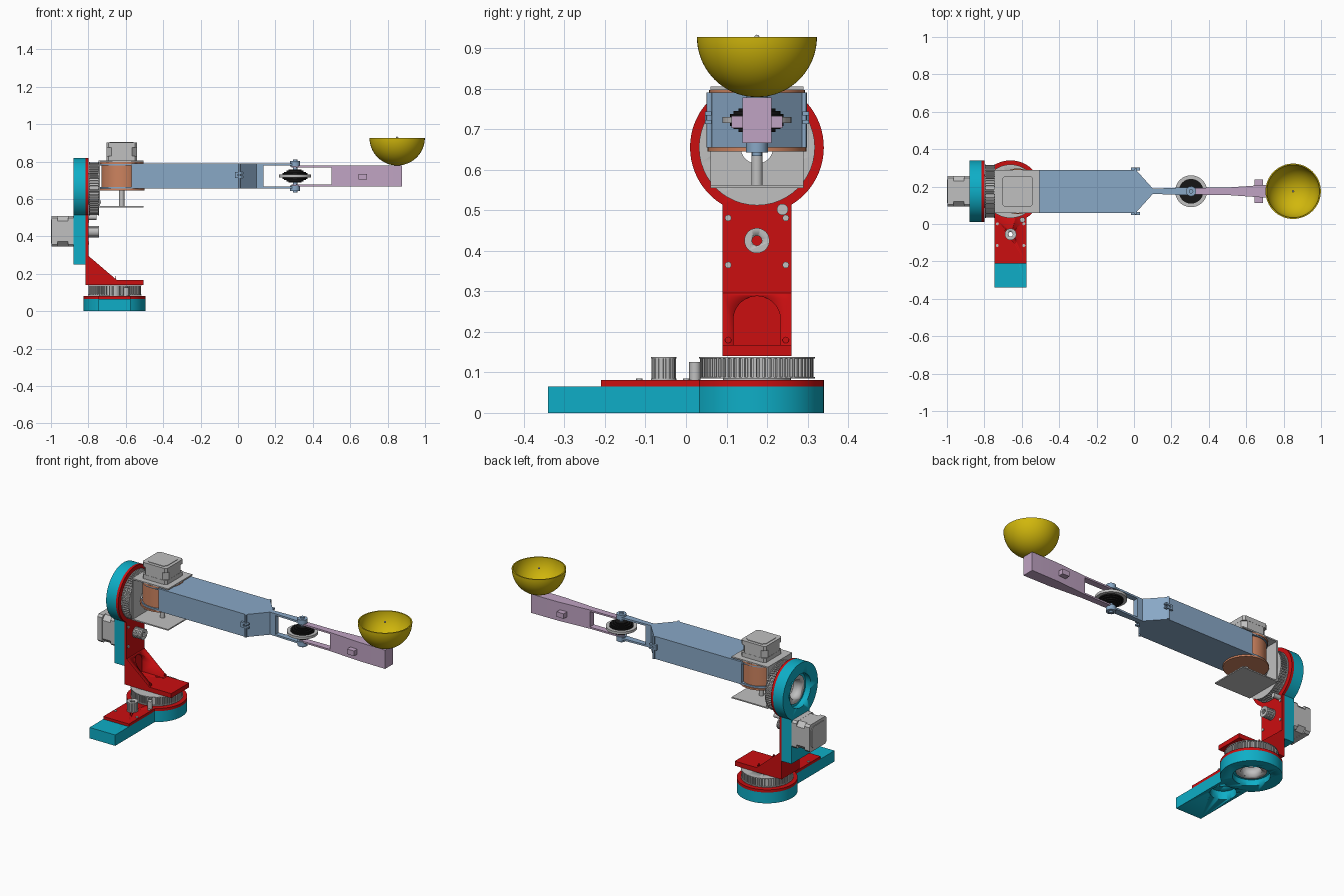
import bpy, bmesh, math
from mathutils import Vector

if "Cube" in bpy.data.objects:
    bpy.data.objects.remove(bpy.data.objects["Cube"], do_unlink=True)


def material(name, *rgb):
    lin = [c / 255 / 12.92 if c < 10 else ((c / 255 + 0.055) / 1.055) ** 2.4 for c in rgb]
    m = bpy.data.materials.new(name)
    m.use_nodes = True
    m.diffuse_color = (*lin, 1)
    m.node_tree.nodes["Principled BSDF"].inputs["Base Color"].default_value = (*lin, 1)
    return m


TEAL = material("teal", 14, 174, 199)
RED = material("red", 203, 14, 16)
GREY = material("light grey", 192, 192, 192)
BLUE = material("steel blue", 137, 168, 198)
ORANGE = material("copper", 205, 131, 95)
PURPLE = material("lilac", 192, 164, 195)
YELLOW = material("mustard", 209, 183, 12)
BLACK = material("black", 22, 22, 22)


def place(axis, u, v, w):
    """2D point (u, v) at height w along the axis; x uses (y, z), y uses (x, z)."""
    return Vector({"x": (w, u, v), "y": (u, w, v), "z": (u, v, w)}[axis])


def finish(name, bm, mat):
    bmesh.ops.recalc_face_normals(bm, faces=bm.faces)
    me = bpy.data.meshes.new(name)
    bm.to_mesh(me)
    bm.free()
    ob = bpy.data.objects.new(name, me)
    bpy.context.collection.objects.link(ob)
    me.materials.append(mat)
    bpy.ops.object.select_all(action="DESELECT")
    ob.select_set(True)
    bpy.context.view_layer.objects.active = ob
    bpy.ops.object.shade_smooth_by_angle(angle=math.radians(30))
    return ob


def prism(name, pts, lo, hi, axis, mat):
    bm = bmesh.new()
    face = bm.faces.new([bm.verts.new(place(axis, u, v, lo)) for u, v in pts])
    new = bmesh.ops.extrude_face_region(bm, geom=[face])["geom"]
    shift = place(axis, 0, 0, hi - lo)
    bmesh.ops.translate(bm, vec=shift, verts=[g for g in new if isinstance(g, bmesh.types.BMVert)])
    return finish(name, bm, mat)


def arc(c, r, a0=0, a1=360, n=48):
    full = abs(a1 - a0) == 360
    steps = n if full else n + 1
    return [(c[0] + r * math.cos(math.radians(a0 + (a1 - a0) * i / n)),
             c[1] + r * math.sin(math.radians(a0 + (a1 - a0) * i / n))) for i in range(steps)]


def disc(name, c, r, lo, hi, axis, mat, n=48):
    return prism(name, arc(c, r, n=n), lo, hi, axis, mat)


def box(name, x0, x1, y0, y1, z0, z1, mat):
    return prism(name, [(x0, y0), (x1, y0), (x1, y1), (x0, y1)], z0, z1, "z", mat)


def cut(ob, cutter):
    mod = ob.modifiers.new("cut", "BOOLEAN")
    mod.operation, mod.object, mod.solver = "DIFFERENCE", cutter, "EXACT"
    bpy.ops.object.select_all(action="DESELECT")
    bpy.context.view_layer.objects.active = ob
    ob.select_set(True)
    bpy.ops.object.modifier_apply(modifier=mod.name)
    bpy.data.objects.remove(cutter, do_unlink=True)


def hole(ob, c, r, lo, hi, axis):
    cut(ob, disc("cutter", c, r, lo, hi, axis, ob.data.materials[0]))


def keyhole(c, r, half, end):
    """Disc with a straight arm reaching down to v = end."""
    a = math.degrees(math.acos(half / r))
    return arc(c, r, -a, 180 + a, 56) + [(c[0] - half, end), (c[0] + half, end)]


def pulley(name, c, r, lo, hi, axis, teeth, bore, flange=0.004):
    pts = []
    for i in range(teeth):
        for f, rr in ((0, r * 0.93), (0.35, r * 0.93), (0.45, r * 0.98), (0.9, r * 0.98)):
            a = 2 * math.pi * (i + f) / teeth
            pts.append((c[0] + rr * math.cos(a), c[1] + rr * math.sin(a)))
    parts = [prism(name + "_teeth", pts, lo + flange, hi - flange, axis, GREY),
             disc(name + "_flange_a", c, r, lo, lo + flange, axis, GREY),
             disc(name + "_flange_b", c, r, hi - flange, hi, axis, GREY)]
    for p in parts:
        hole(p, c, bore, lo - 0.01, hi + 0.01, axis)


def chamfered(c, h, k):
    return [(c[0] + a * h - a * p, c[1] + b * h - b * q) for a, b, p, q in
            ((1, 1, k, 0), (1, 1, 0, k), (1, -1, 0, k), (1, -1, k, 0),
             (-1, -1, k, 0), (-1, -1, 0, k), (-1, 1, 0, k), (-1, 1, k, 0))]


def motor(name, c, inner, outer, axis):
    at = lambda t: inner + (outer - inner) * t
    prism(name + "_front_cap", chamfered(c, 0.082, 0.012), at(0), at(0.25), axis, GREY)
    prism(name + "_body", chamfered(c, 0.081, 0.026), at(0.25), at(0.7), axis, GREY)
    prism(name + "_rear_cap", chamfered(c, 0.082, 0.012), at(0.7), at(0.97), axis, GREY)
    prism(name + "_rear_pad", chamfered(c, 0.064, 0.016), at(0.97), at(1), axis, GREY)


def joint(name, c, axis, end, plate_end, w, small):
    """Keyhole housing, cover plate, bearing and drive pulleys; w = outer, seam, cover, pulley top."""
    u, v = c
    housing = prism(name + "_housing", keyhole(c, 0.165, 0.085, end), w[0], w[1], axis, TEAL)
    hole(housing, c, 0.1, w[0] - 0.02, w[0] + 0.035, axis)
    hole(housing, c, 0.083, w[0], w[1] + 0.02, axis)
    plate = prism(name + "_cover", keyhole(c, 0.165, 0.085, plate_end), w[1], w[2], axis, RED)
    hole(plate, c, 0.08, w[1] - 0.02, w[2] + 0.02, axis)
    bearing = disc(name + "_bearing", c, 0.0835, w[0] + 0.03, w[2] + 0.005, axis, GREY)
    hole(bearing, c, 0.055, w[0], w[2] + 0.03, axis)
    pulley(name + "_large_pulley", c, 0.143, w[2] + 0.004, w[3], axis, 60, 0.05)
    pulley(name + "_small_pulley", (u, small), 0.031, w[2], w[3], axis, 16, 0.012)
    disc(name + "_idler", (u + 0.063, small + 0.077), 0.014, w[2], w[3] - 0.012, axis, GREY, 20)
    for s in (-1, 1):
        for t in (-0.06, 0.056):
            disc(name + "_screw", (u + s * 0.071, small + t), 0.008, w[2], w[2] + 0.004, axis, GREY, 12)
    return housing, plate


Y = 0.175
# Base joint, with the motor recess under the arm
base, cover = joint("base", (-0.66, Y), "z", -0.34, -0.21, (0, 0.065, 0.081, 0.138), -0.055)
hole(base, (-0.66, -0.055), 0.07, -0.02, 0.05, "z")
for part in (base, cover):
    hole(part, (-0.66, -0.055), 0.014, -0.02, 0.1, "z")

# Shoulder joint, upright, with its motor behind
joint("shoulder", (Y, 0.655), "x", 0.25, 0.14, (-0.88, -0.815, -0.8, -0.744), 0.425)
motor("shoulder_motor", (Y, 0.427), -0.88, -1.0, "x")

# Foot and arched gusset of the upright
box("upright_foot", -0.812, -0.505, 0.09, 0.26, 0.14, 0.167, RED)
gusset = prism("upright_gusset", [(-0.805, 0.16), (-0.65, 0.16), (-0.65, 0.168), (-0.8, 0.296), (-0.805, 0.296)],
               0.09, 0.26, "y", RED)
cut(gusset, prism("cutter", arc((Y, 0.23), 0.058, 0, 180, 24) + [(Y - 0.058, 0.167), (Y + 0.058, 0.167)],
                  -0.798, -0.6, "x", RED))
for s in (-1, 1):
    disc("foot_screw", (Y + s * 0.071, 0.18), 0.008, -0.656, -0.652, "x", RED, 12)

# Folded elbow bracket
EX = -0.622
bracket = prism("elbow_bracket", [(-0.745, 0.555), (-0.505, 0.555), (-0.505, 0.562), (-0.737, 0.562),
                                  (-0.737, 0.797), (-0.505, 0.797), (-0.505, 0.805), (-0.745, 0.805)],
                0.06, 0.29, "y", GREY)
hole(bracket, (Y, 0.655), 0.04, -0.76, -0.73, "x")
disc("bracket_bolt", (Y, 0.583), 0.008, -0.737, -0.733, "x", GREY, 16)
motor("elbow_motor", (EX, Y), 0.805, 0.905, "z")

# Elbow drum between two flanges
disc("elbow_drum", (EX, Y), 0.109, 0.655, 0.79, "z", ORANGE)
disc("elbow_flange_top", (EX, Y), 0.118, 0.787, 0.797, "z", ORANGE)
disc("elbow_flange_bottom", (EX, Y), 0.122, 0.645, 0.655, "z", ORANGE)
disc("elbow_shaft", (EX, Y), 0.014, 0.562, 0.65, "z", GREY, 20)

# Upper arm with wrapped end lips and tapered nose
prism("upper_arm", [(-0.57, 0.06), (0.01, 0.06), (0.1, 0.16), (0.136, 0.16),
                    (0.136, 0.19), (0.1, 0.19), (0.01, 0.29), (-0.57, 0.29)], 0.655, 0.79, "z", BLUE)
for z0, z1 in ((0.655, 0.665), (0.78, 0.787)):
    prism("upper_arm_lip", arc((EX, Y), 0.115, 90, 270, 32) + [(-0.56, 0.06), (-0.56, 0.29)], z0, z1, "z", BLUE)

# Cable clips on the sides of the upper arm
for s in (-1, 1):
    y0, y1 = sorted((Y + s * 0.112, Y + s * 0.128))
    for z in (0.713, 0.734):
        box("cable_clip_jaw", -0.015, 0.033, y0, y1, z, z + 0.01, BLUE)
    box("cable_clip_back", -0.015, 0.0, y0, y1, 0.713, 0.744, BLUE)
    y0, y1 = sorted((Y + s * 0.112, Y + s * 0.122))
    disc("arm_edge_pin", (0.01, (y0 + y1) / 2), 0.007, 0.655, 0.79, "z", BLUE, 12)

# Wrist: fork arms, hinge bosses, axle
WX = 0.305
for z0, z1, b0, b1 in ((0.655, 0.666, 0.642, 0.672), (0.779, 0.79, 0.773, 0.803)):
    prism("upper_arm_fork", arc((WX, Y), 0.022, -90, 90, 16) + [(0.13, 0.19), (0.13, 0.16)], z0, z1, "z", BLUE)
    disc("wrist_boss", (WX, Y), 0.027, b0, b1, "z", BLUE, 24)
disc("wrist_axle", (WX, Y), 0.012, 0.634, 0.812, "z", BLUE, 16)

# Wrist pulley: grey rim with black tapered hubs
disc("wrist_pulley_rim", (WX, Y), 0.085, 0.715, 0.73, "z", GREY)
for i, (r, h) in enumerate(((0.066, 0.015), (0.058, 0.022), (0.046, 0.029), (0.034, 0.035))):
    disc("wrist_pulley_hub_%d" % i, (WX, Y), r, 0.7225 - h, 0.7225 + h, "z", BLACK, 32)

# Forearm: slim fork and widening block
for z0, z1 in ((0.666, 0.676), (0.768, 0.778)):
    prism("forearm_fork", arc((WX, Y), 0.018, 90, 270, 16) + [(0.505, Y - 0.02), (0.505, Y + 0.02)],
          z0, z1, "z", PURPLE)
prism("forearm_block", [(0.5, Y - 0.02), (0.7, Y - 0.034), (0.877, Y - 0.036),
                        (0.877, Y + 0.036), (0.7, Y + 0.034), (0.5, Y + 0.02)], 0.666, 0.778, "z", PURPLE)
box("forearm_tabs", 0.643, 0.69, Y - 0.063, Y + 0.063, 0.703, 0.733, PURPLE)

# Hollow hemispherical bowl, turned from a half profile
BX, RIM = 0.851, 0.927
outer = arc((0, RIM), 0.148, -90, 0, 20)
inner = arc((0, RIM), 0.141, 0, -90, 20)
bm = bmesh.new()
ring = [bm.verts.new((BX + u, Y, v)) for u, v in outer + inner]
edges = [bm.edges.new(p) for p in zip(ring, ring[1:])]
bmesh.ops.spin(bm, geom=ring + edges, cent=(BX, Y, 0), axis=(0, 0, 1), angle=2 * math.pi, steps=64)
bmesh.ops.remove_doubles(bm, verts=bm.verts, dist=0.0002)
finish("bowl", bm, YELLOW)

# Tiny marker ball at the bowl centre
bm = bmesh.new()
bmesh.ops.create_uvsphere(bm, u_segments=16, v_segments=8, radius=0.006)
bmesh.ops.translate(bm, vec=(BX, Y, RIM), verts=bm.verts)
finish("centre_ball", bm, GREY)
